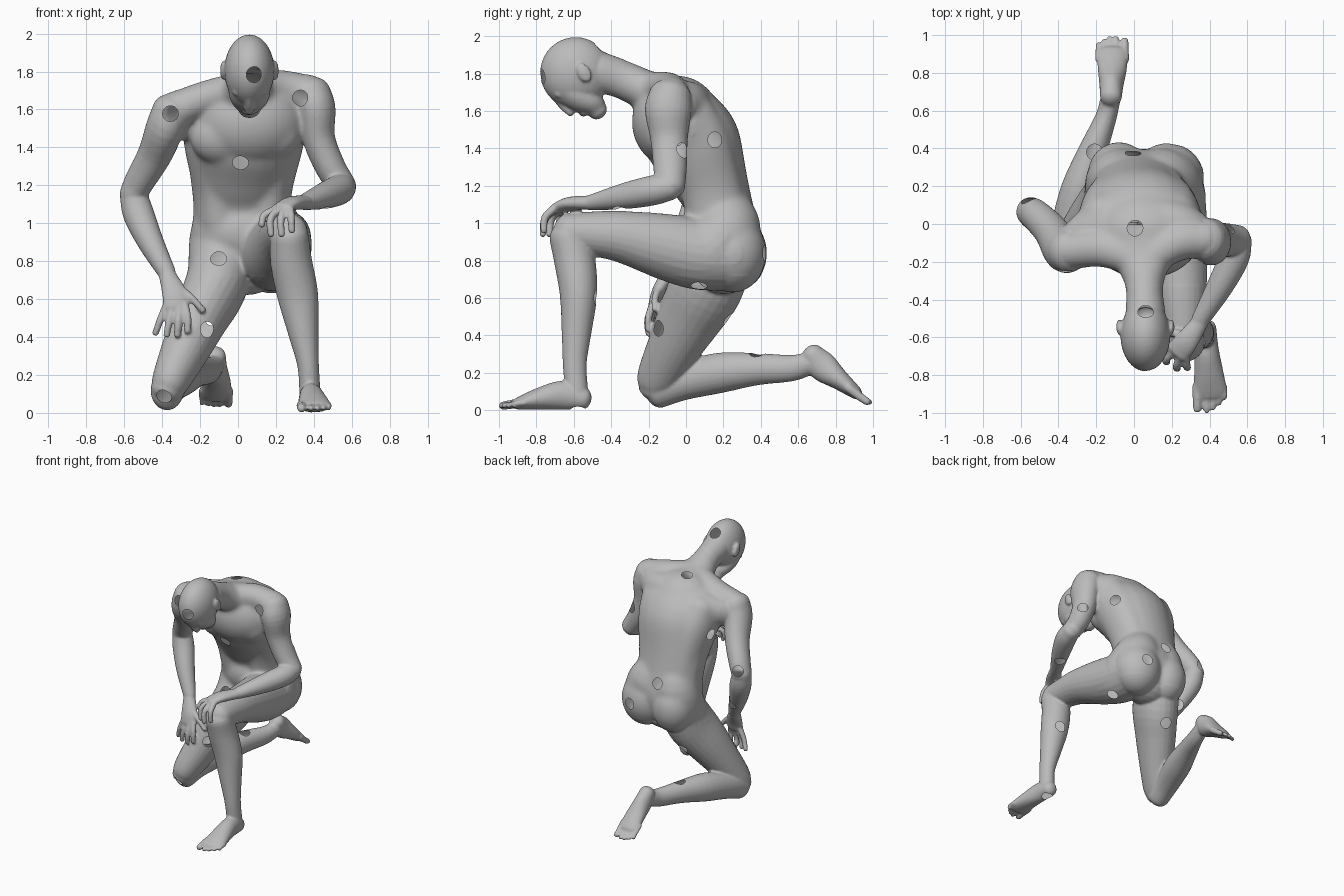
import bpy, bmesh, math
from mathutils import Vector, Matrix

bm = bmesh.new()
X, Z = (1, 0, 0), (0, 0, 1)


def tube(sections, side=X, sub=4, seg=24, cap=0.8):
    """Rounded tube through sections (x, y, z, half width along side, half depth)."""
    s = [Vector(p) for p in sections]
    s = [2 * s[0] - s[1]] + s + [2 * s[-1] - s[-2]]
    pts = []
    for i in range(1, len(s) - 2):
        a, b, c, d = s[i - 1:i + 3]
        for k in range(sub):
            t = k / sub
            pts.append(0.5 * (2 * b + (c - a) * t + (2 * a - 5 * b + 4 * c - d) * t * t
                              + (3 * b - a - 3 * c + d) * t ** 3))
    pts.append(s[-2])
    cen = [Vector(p[:3]) for p in pts]
    n = len(cen)
    rows = []
    for i in range(n):
        t = (cen[min(i + 1, n - 1)] - cen[max(i - 1, 0)]).normalized()
        u = Vector(side)
        u = (u - t * u.dot(t)).normalized()
        rows.append((cen[i], u, t.cross(u), t, max(pts[i][3], .004), max(pts[i][4], .004)))

    def dome(row, sign):
        c, u, v, t, a, b = row
        return [(c + t * sign * f * cap * min(a, b), u, v, t,
                 a * math.sqrt(1 - f * f), b * math.sqrt(1 - f * f)) for f in (.35, .65, .88, .98)]
    rows = dome(rows[0], -1)[::-1] + rows + dome(rows[-1], 1)
    rings = []
    for c, u, v, t, a, b in rows:
        rings.append([bm.verts.new(c + u * a * math.cos(k * math.tau / seg)
                                   + v * b * math.sin(k * math.tau / seg)) for k in range(seg)])
    for r, q in zip(rings, rings[1:]):
        for k in range(seg):
            bm.faces.new((r[k], r[(k + 1) % seg], q[(k + 1) % seg], q[k]))
    bm.faces.new(rings[0][::-1])
    bm.faces.new(rings[-1])


def ball(c, r, tilt=0):
    m = Matrix.Translation(c) @ Matrix.Rotation(tilt, 4, 'X') @ Matrix.Diagonal((*r, 1))
    bmesh.ops.create_uvsphere(bm, u_segments=32, v_segments=20, radius=1, matrix=m)


def digit(points, r):
    tube([(*p, r * (1 - .08 * i), r * (1 - .08 * i)) for i, p in enumerate(points)],
         side=(.6, .5, .62), seg=10, sub=3)


# torso and neck
tube([(.04, .2, .74, .19, .15), (.03, .2, .9, .27, .2), (.02, .175, 1.1, .257, .18),
      (.02, .12, 1.25, .275, .21), (.035, .045, 1.42, .31, .25), (.045, -.03, 1.55, .33, .225),
      (.05, -.11, 1.645, .28, .16), (.05, -.2, 1.7, .16, .115),
      (.055, -.33, 1.765, .1, .103), (.06, -.47, 1.81, .105, .11)], side=(1, 0, .1))
# trapezius and collar mass out to the shoulders
tube([(.06, -.2, 1.72, .09, .09), (.22, -.1, 1.715, .1, .095), (.38, -.08, 1.68, .1, .1)], side=(0, 1, 0))
tube([(.05, -.2, 1.72, .09, .09), (-.16, -.13, 1.665, .1, .09), (-.34, -.14, 1.59, .1, .1)], side=(0, 1, 0))
# back of the shoulders
tube([(.05, .02, 1.61, .14, .14), (.24, .0, 1.63, .12, .13), (.37, -.05, 1.62, .08, .1)], side=(0, 1, 0))
tube([(.05, .02, 1.59, .14, .14), (-.18, .0, 1.56, .12, .13), (-.32, -.07, 1.54, .08, .1)], side=(0, 1, 0))
# upper back, side back, chest and hip masses
ball((.06, -.05, 1.54), (.3, .24, .25))
for s in (-1, 1):
    tube([(.03 + s * .2, .0, 1.57, .13, .16), (.03 + s * .175, .06, 1.42, .14, .18),
          (.025 + s * .14, .13, 1.2, .125, .165), (.025 + s * .12, .17, 1.02, .13, .17)])
    ball((.04 + s * .13, -.12, 1.455 + s * .01), (.16, .11, .14), .3)
ball((.04, -.09, 1.46), (.29, .145, .18), .3)
ball((.03, .18, .96), (.275, .2, .2))
# buttocks and hips
ball((-.08, .265, .84), (.165, .17, .2))
ball((.18, .25, .84), (.19, .18, .21))
tube([(.1, .17, 1.1, .15, .165), (.16, .215, .95, .19, .19), (.2, .13, .84, .185, .19)])
tube([(-.05, .17, 1.1, .15, .165), (-.075, .22, .93, .18, .185), (-.1, .15, .74, .165, .18)])

# head: skull, face, nose, brow, lips, ears
ball((.06, -.59, 1.805), (.132, .19, .19))
tube([(.06, -.66, 1.76, .11, .09), (.06, -.58, 1.69, .11, .092),
      (.06, -.505, 1.64, .09, .07), (.06, -.47, 1.6, .058, .052)])
digit([(.06, -.69, 1.675), (.06, -.655, 1.63), (.06, -.615, 1.592)], .028)
tube([(-.01, -.675, 1.69, .02, .025), (.06, -.7, 1.69, .02, .025), (.13, -.675, 1.69, .02, .025)], side=Z)
tube([(.03, -.545, 1.592, .014, .016), (.06, -.55, 1.587, .018, .02), (.09, -.545, 1.592, .014, .016)], side=Z)
for s in (-1, 1):
    ball((.06 + s * .138, -.545, 1.805), (.016, .036, .055), .5)

# arms
tube([(.38, -.085, 1.68, .11, .115), (.41, -.095, 1.6, .105, .125), (.425, -.09, 1.45, .087, .1),
      (.485, -.085, 1.3, .08, .09), (.55, -.085, 1.195, .074, .08)])
tube([(.555, -.085, 1.195, .07, .072), (.53, -.18, 1.175, .08, .08), (.455, -.33, 1.145, .07, .07),
      (.35, -.51, 1.11, .048, .042)])
tube([(-.345, -.145, 1.59, .108, .115), (-.385, -.125, 1.5, .102, .12), (-.44, -.035, 1.36, .09, .098),
      (-.52, .045, 1.22, .079, .088), (-.553, .065, 1.15, .073, .078)])
tube([(-.553, .065, 1.16, .072, .072), (-.525, .045, 1.05, .082, .079), (-.46, -.02, .9, .069, .069),
      (-.375, -.09, .74, .048, .044)])

# left hand resting over the raised knee
tube([(.35, -.52, 1.11, .045, .038), (.28, -.62, 1.105, .062, .036), (.23, -.68, 1.08, .068, .029)],
     side=(.65, -.7, 0))
for base, mid, tip in (((.275, -.71, 1.075), (.28, -.755, 1.03), (.285, -.76, .96)),
                       ((.245, -.7, 1.075), (.225, -.755, 1.02), (.23, -.765, .94)),
                       ((.215, -.67, 1.075), (.17, -.72, 1.02), (.175, -.73, .94)),
                       ((.195, -.645, 1.07), (.135, -.67, 1.04), (.125, -.68, .99)),
                       ((.28, -.59, 1.08), (.2, -.575, 1.06), (.15, -.59, 1.02))):
    digit((base, mid, tip), .023)

# right hand resting on the lowered thigh
tube([(-.37, -.1, .72, .047, .041), (-.335, -.15, .63, .066, .035), (-.325, -.175, .56, .068, .027)])
for base, mid, tip in (((-.375, -.165, .57), (-.41, -.165, .49), (-.435, -.15, .42)),
                       ((-.345, -.175, .56), (-.364, -.19, .48), (-.376, -.185, .41)),
                       ((-.31, -.18, .56), (-.315, -.205, .48), (-.32, -.2, .41)),
                       ((-.28, -.175, .57), (-.265, -.2, .5), (-.265, -.2, .43)),
                       ((-.31, -.14, .66), (-.24, -.165, .6), (-.185, -.165, .54))):
    digit((base, mid, tip), .022)

# left leg: raised thigh and upright shin
tube([(.18, .2, .83, .19, .19), (.2, .05, .84, .185, .192), (.23, -.15, .885, .16, .172),
      (.25, -.35, .93, .135, .138), (.26, -.52, .945, .113, .117), (.265, -.63, .95, .102, .102)])
tube([(.27, -.63, .93, .102, .102), (.28, -.595, .8, .11, .11), (.315, -.575, .62, .108, .1),
      (.345, -.585, .42, .08, .08), (.37, -.595, .25, .057, .064), (.38, -.585, .1, .056, .062)])
# right leg: lowered thigh and shin along the ground
tube([(-.07, .2, .85, .17, .17), (-.12, .11, .66, .165, .195), (-.2, .02, .5, .147, .175),
      (-.28, -.07, .33, .126, .142), (-.35, -.145, .18, .102, .117), (-.375, -.16, .12, .087, .095)])
tube([(-.375, -.155, .115, .087, .105), (-.35, -.02, .155, .09, .102), (-.29, .18, .2, .098, .108),
      (-.22, .38, .22, .077, .086), (-.15, .56, .225, .057, .071), (-.125, .66, .25, .053, .061)])

# left foot, flat on the ground
tube([(.38, -.55, .062, .056, .06), (.385, -.66, .08, .063, .078), (.395, -.78, .062, .077, .06),
      (.403, -.87, .042, .087, .04), (.405, -.905, .034, .083, .03)])
for x, y, r in ((.335, -.98, .028), (.385, -.99, .019), (.42, -.975, .018), (.451, -.95, .017), (.478, -.915, .017)):
    digit(((x, -.86, .04), (x, -.92, .034), (x, y, .024)), r)
# right foot, toes tucked behind
tube([(-.122, .675, .3, .058, .06), (-.12, .73, .235, .063, .08), (-.115, .82, .163, .077, .055),
      (-.115, .9, .1, .082, .037), (-.115, .915, .085, .078, .03)])
for x, y, z, r in ((-.05, .97, .045, .026), (-.095, .985, .042, .018), (-.128, .985, .042, .018),
                   (-.16, .97, .045, .017), (-.19, .95, .05, .017)):
    digit(((x, .87, .12), (x, .92, .08), (x, y, z)), r)

# fuse the masses into one smooth skin
bmesh.ops.recalc_face_normals(bm, faces=bm.faces)
src = bpy.data.meshes.new("masses")
bm.to_mesh(src)
bm.free()
raw = bpy.data.objects.new("masses", src)
bpy.context.collection.objects.link(raw)
m = raw.modifiers.new("fuse", 'REMESH')
m.mode, m.voxel_size = 'VOXEL', 0.0082
m = raw.modifiers.new("soften", 'SMOOTH')
m.factor, m.iterations = 0.5, 6
skin = bpy.data.meshes.new_from_object(raw.evaluated_get(bpy.context.evaluated_depsgraph_get()))
bpy.data.objects.remove(raw)
bm = bmesh.new()
bm.from_mesh(skin)

# blend the muscles of the trunk further
trunk = [v for v in bm.verts if -.32 < v.co.x < .36 and v.co.y > -.33 and v.co.z > .72]
for i in range(30):
    bmesh.ops.smooth_vert(bm, verts=trunk, factor=.5, use_axis_x=True, use_axis_y=True, use_axis_z=True)

# round openings in the skin
holes = [(.085, -.78, 1.78), (-.355, -.28, 1.58), (.32, -.2, 1.66), (.01, -.28, 1.26), (-.1, -.03, .82),
         (-.18, -.12, .44), (-.4, -.25, .06), (.51, -.01, 1.39), (.34, .17, 1.45), (.22, .44, .84),
         (.28, .07, .65), (0, -.01, 1.84), (.06, -.45, 1.95), (-.56, .13, 1.2), (-.21, .38, .31),
         (0, .38, 1.05), (-.32, .08, 1.4), (-.42, .03, .85), (.45, -.35, 1.05), (.33, -.47, .6),
         (-.13, .22, .5), (.38, -.58, -.02)]
doomed, centres = set(), []
for h in holes:
    near = min(bm.verts, key=lambda v: (v.co - Vector(h)).length_squared).co.copy()
    centres.append(near)
    doomed |= {f for f in bm.faces if (f.calc_center_median() - near).length < .041}
bmesh.ops.delete(bm, geom=list(doomed), context='FACES')
for v in [v for v in bm.verts if v.is_boundary]:
    c = min(centres, key=lambda p: (v.co - p).length_squared)
    v.co = c + (v.co - c).normalized() * .042
for f in bm.faces:
    f.smooth = True
bm.to_mesh(skin)
bm.free()

mat = bpy.data.materials.new("stone grey")
mat.diffuse_color = (.5, .5, .5, 1)
skin.materials.clear()
skin.materials.append(mat)
body = bpy.data.objects.new("kneeling_body", skin)
bpy.context.collection.objects.link(body)
